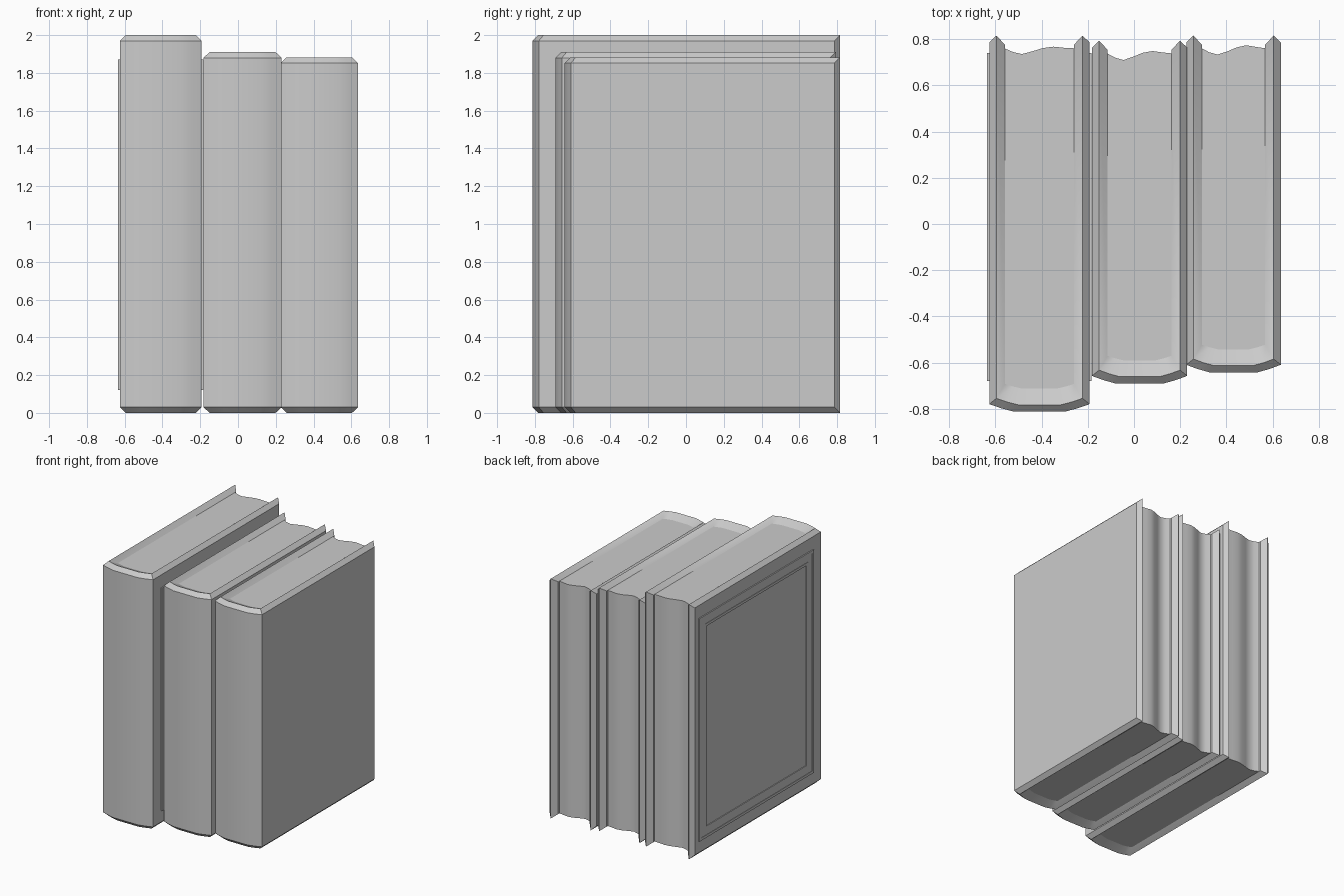
import bpy, bmesh, math

cube = bpy.data.objects.get("Cube")
if cube:
    bpy.data.objects.remove(cube, do_unlink=True)

GREY = (0.6, 0.6, 0.6, 1)
mat = bpy.data.materials.new("plain grey")
mat.use_nodes = True
mat.diffuse_color = GREY
mat.node_tree.nodes["Principled BSDF"].inputs["Base Color"].default_value = GREY

BEVEL = 0.03   # chamfer from cover face up to the ridge
DEPTH = 0.03   # drop from ridge to pages
THICK = 0.068  # cover board thickness


def finish(bm, name, angle=40):
    bmesh.ops.recalc_face_normals(bm, faces=bm.faces)
    mesh = bpy.data.meshes.new(name)
    bm.to_mesh(mesh)
    bm.free()
    mesh.materials.append(mat)
    obj = bpy.data.objects.new(name, mesh)
    bpy.context.collection.objects.link(obj)
    bpy.ops.object.select_all(action='DESELECT')
    obj.select_set(True)
    bpy.context.view_layer.objects.active = obj
    bpy.ops.object.shade_smooth_by_angle(angle=math.radians(angle))
    return obj


def u_path(x0, x1, front, back, inset, drop, corner):
    """U-shaped plan line: back left, around the rounded spine, back right."""
    a, b, f = x0 + inset, x1 - inset, front + drop
    w = b - a
    spine = [(a + w * t, f + corner * k) for t, k in
             ((0, 1), (.12, .45), (.25, 0), (.75, 0), (.88, .45), (1, 1))]
    return [(a, back)] + spine + [(b, back)]


def make_cover(name, x0, x1, front, back, h):
    """Wrapped board with a raised ridge all along its edges."""
    outer = u_path(x0, x1, front, back - BEVEL, 0, 0, 0.033)
    ridge = u_path(x0, x1, front, back, 0.031, 0.03, 0.028)
    inner = u_path(x0, x1, front, back - 0.04, THICK, 0.1, 0.02)
    bm = bmesh.new()
    rows = [[bm.verts.new((x, y, z)) for x, y in path] for path, z in (
        (outer, BEVEL), (outer, h - BEVEL), (ridge, h),
        (inner, h - DEPTH), (inner, DEPTH), (ridge, 0))]
    n = len(rows)
    for i in range(n):
        r, s = rows[i], rows[(i + 1) % n]
        for j in range(len(r) - 1):
            bm.faces.new((r[j], r[j + 1], s[j + 1], s[j]))
    # pointed rear ends of both boards
    for e in (0, -1):
        o0, o1, m1, i1, i0, m0 = [r[e] for r in rows]
        bm.faces.new((o0, o1, m1, m0))
        bm.faces.new((m0, m1, i1, i0))
    return finish(bm, name)


def make_pages(name, x0, x1, front, back, h, dip, rise):
    """Page block with a wavy fore edge."""
    inner = u_path(x0, x1, front, back - 0.055, THICK - 0.002, 0.098, 0.02)
    a, b = inner[0][0], inner[-1][0]
    y, w = back - 0.06, b - a
    wave = [(b - w * t, y + k) for t, k in (
        (.15, rise * .6), (.3, rise), (.45, rise * .5), (.6, dip * .4),
        (.75, dip), (.88, dip * .55))]
    bm = bmesh.new()
    base = bm.faces.new([bm.verts.new((px, py, DEPTH)) for px, py in inner + wave])
    ext = bmesh.ops.extrude_face_region(bm, geom=[base])
    top = [v for v in ext["geom"] if isinstance(v, bmesh.types.BMVert)]
    bmesh.ops.translate(bm, verts=top, vec=(0, 0, h - 2 * DEPTH))
    return finish(bm, name)


def make_frame(name, x, side):
    """Thin raised border with an inner step, lying on a cover face."""
    bm = bmesh.new()
    levels = ((0, 0), (0, .009), (.02, .009), (.02, .006), (.07, .006),
              (.07, .009), (.09, .009), (.09, .003))
    rings = []
    for inset, out in levels:
        y0, y1, z0, z1 = -.68 + inset, .74 - inset, .12 + inset, 1.87 - inset
        rings.append([bm.verts.new((x + side * out, y, z)) for y, z in
                      ((y0, z0), (y1, z0), (y1, z1), (y0, z1))])
    for r, s in zip(rings, rings[1:]):
        for j in range(4):
            k = (j + 1) % 4
            bm.faces.new((r[j], r[k], s[k], s[j]))
    bm.faces.new(rings[-1])
    bm.faces.new(rings[0])
    return finish(bm, name, 20)


# name, left and right x, spine y, rear y, height, wave dip and rise
BOOKS = (
    ("tall_book", -.626, -.192, -.812, .815, 2.0, -.02, .012),
    ("middle_book", -.182, .23, -.69, .793, 1.91, -.024, .015),
    ("short_book", .226, .635, -.642, .815, 1.882, -.022, .018),
)
for name, x0, x1, front, back, h, dip, rise in BOOKS:
    make_cover(name + "_cover", x0, x1, front, back, h)
    make_pages(name + "_pages", x0, x1, front, back, h, dip, rise)

make_frame("tall_book_outer_frame", -.626, -1)
make_frame("tall_book_inner_frame", -.192, 1)
